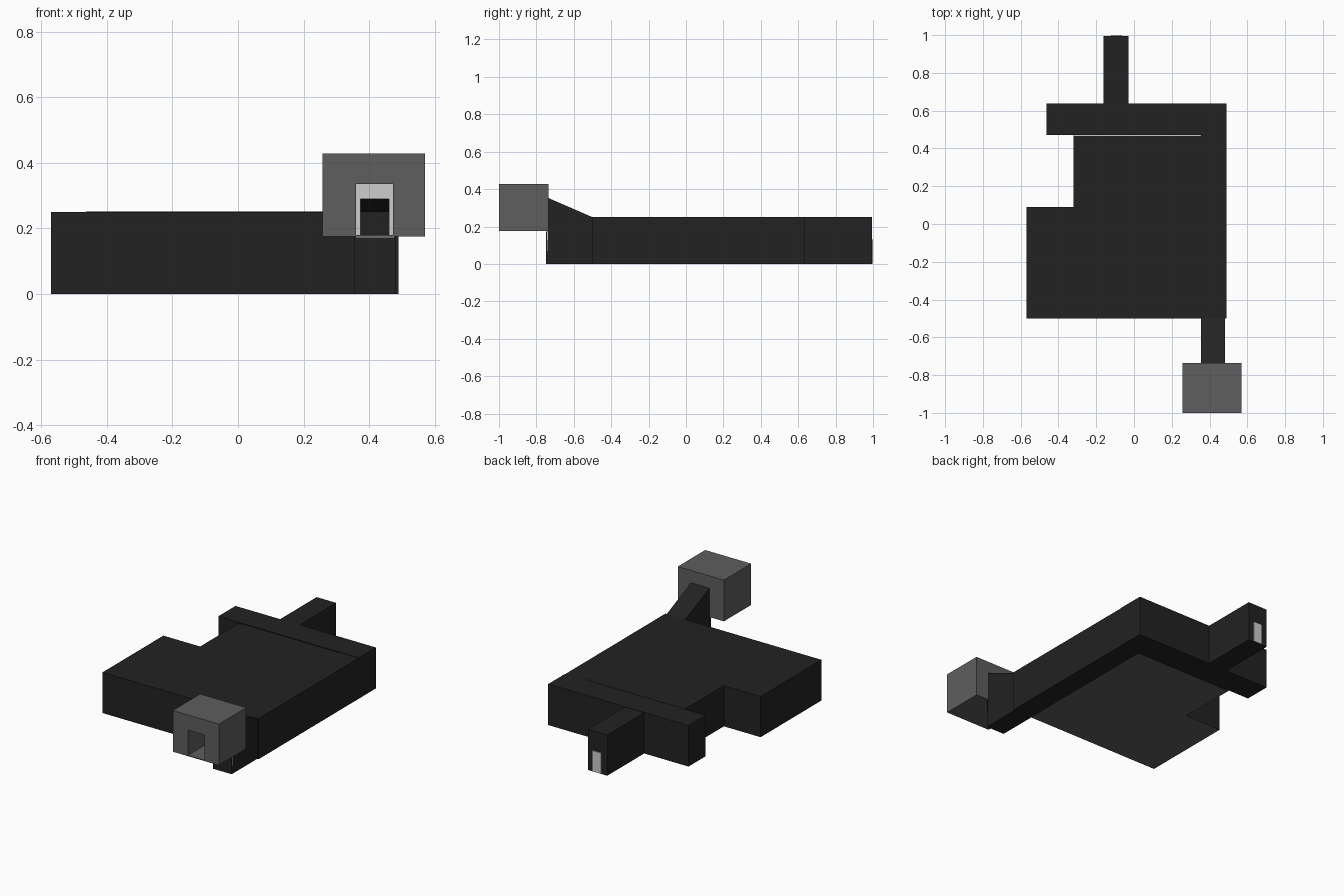
import bpy, bmesh

if "Cube" in bpy.data.objects:
    bpy.data.objects.remove(bpy.data.objects["Cube"])


def material(name, rgb):
    m = bpy.data.materials.new(name)
    m.diffuse_color = (*rgb, 1)
    m.use_nodes = True
    m.node_tree.nodes["Principled BSDF"].inputs["Base Color"].default_value = m.diffuse_color
    return m


BLACK = material("near_black", (0.016, 0.016, 0.016))
GREY = material("dark_grey", (0.112, 0.112, 0.112))
LIGHT = material("light_grey", (0.61, 0.61, 0.61))


def prism(name, pts, lo, hi, axis, mats, skip=None, rule=None):
    """Extrude a 2D profile along x or z; faces matching skip are left open."""
    bm = bmesh.new()
    place = (lambda p, d: (d, *p)) if axis == "x" else (lambda p, d: (*p, d))
    a = [bm.verts.new(place(p, lo)) for p in pts]
    b = [bm.verts.new(place(p, hi)) for p in pts]
    bm.faces.new(a[::-1])
    bm.faces.new(b)
    for i in range(len(pts)):
        j = (i + 1) % len(pts)
        bm.faces.new((a[i], a[j], b[j], b[i]))
    bmesh.ops.recalc_face_normals(bm, faces=bm.faces)
    if rule:
        for f in bm.faces:
            f.material_index = rule(f.normal)
    if skip:
        bmesh.ops.delete(bm, geom=[f for f in bm.faces if skip(f.normal)],
                         context="FACES")
    me = bpy.data.meshes.new(name)
    bm.to_mesh(me)
    bm.free()
    for m in mats:
        me.materials.append(m)
    ob = bpy.data.objects.new(name, me)
    bpy.context.collection.objects.link(ob)
    return ob


def box(name, x, y, z, mat):
    pts = [(x[0], y[0]), (x[1], y[0]), (x[1], y[1]), (x[0], y[1])]
    return prism(name, pts, z[0], z[1], "z", [mat])


# Main room: L-shaped block with a grey underside
prism("main_room", [(-.57, -.5), (.355, -.5), (.355, .466), (-.32, .466),
                    (-.32, .09), (-.57, .09)], 0, .25, "z", [BLACK, GREY],
      rule=lambda n: 1 if n.z < -.5 else 0)
# Light sheet seen in the narrow slit behind the room
box("slit_strip", (-.32, .353), (.466, .472), (.23, .243), LIGHT)

# Hollow side corridor with rising front end, open towards the gatehouse
prism("side_corridor", [(-.745, 0), (.472, 0), (.472, .25), (-.5, .25),
                        (-.735, .352), (-.737, .175)], .355, .481, "x", [BLACK],
      skip=lambda n: n.y < -.9)
box("corridor_outer_wall", (.481, .49), (-.5, .472), (0, .25), BLACK)

# Back corridors
box("cross_corridor", (-.463, .49), (.472, .637), (0, .252), BLACK)
box("back_corridor", (-.162, -.03), (.637, .995), (0, .25), BLACK)
box("back_door", (-.122, -.064), (.993, 1.0), (.003, .13), LIGHT)

# Closing plates below the gatehouse
box("ramp_front_plate", (.355, .481), (-.748, -.744), (0, .173), BLACK)
box("ramp_light_plate", (.358, .478), (-.743, -.738), (.02, .179), LIGHT)

# Gatehouse: two piers, lintel and floor around a passage
Y = (-1.0, -.735)
box("gate_left_pier", (.257, .36), Y, (.175, .428), GREY)
box("gate_right_pier", (.473, .57), Y, (.175, .428), GREY)
box("gate_lintel", (.36, .473), Y, (.335, .428), GREY)
box("gate_floor", (.36, .473), Y, (.175, .18), GREY)

# Light inner wall with a doorway
W = (-.745, -.737)
box("inner_left_jamb", (.36, .374), W, (.18, .335), LIGHT)
box("inner_right_jamb", (.46, .473), W, (.18, .335), LIGHT)
box("inner_door_head", (.374, .46), W, (.289, .335), LIGHT)
